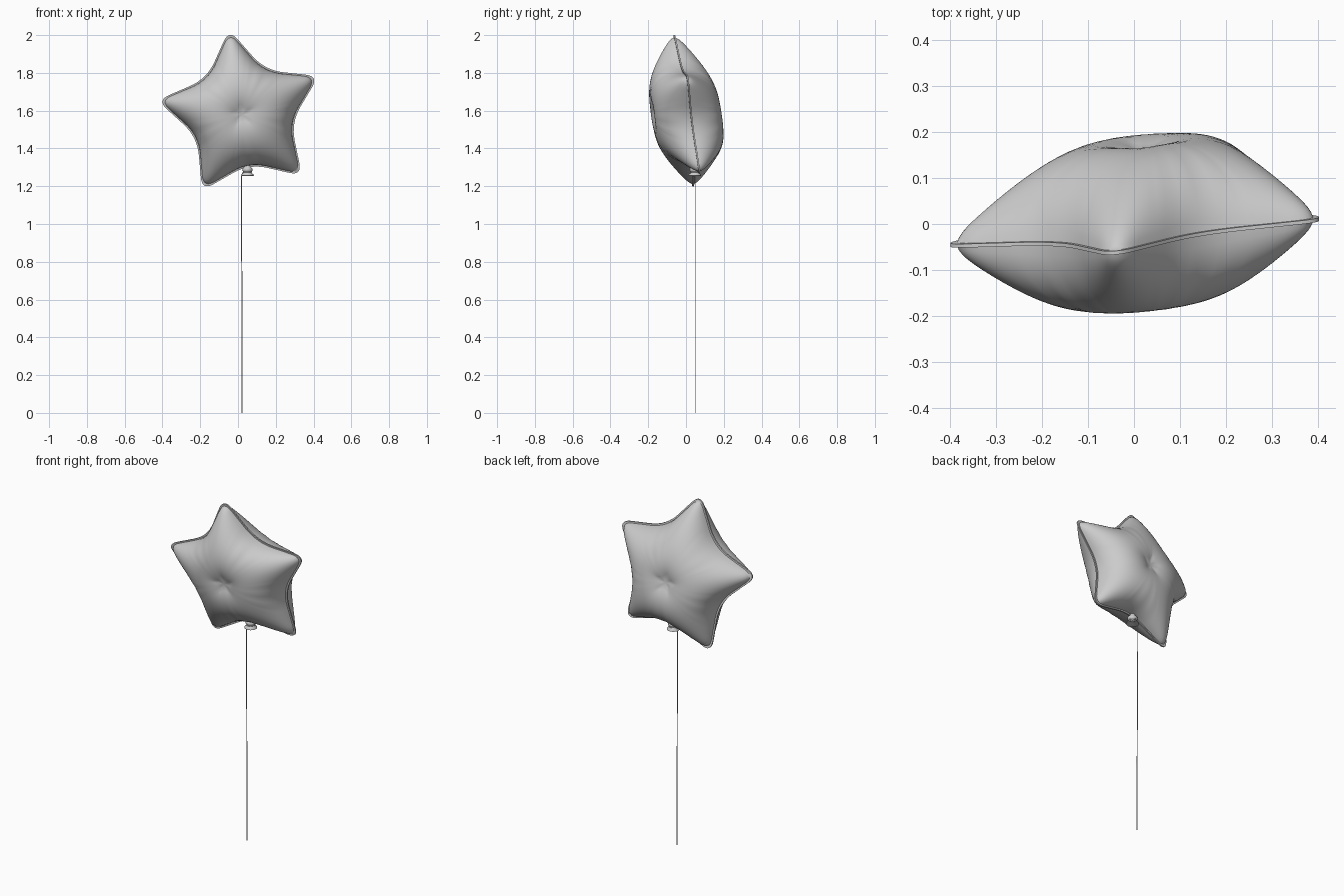
import bpy, bmesh, math, random
from mathutils import Vector

if "Cube" in bpy.data.objects:
    bpy.data.objects.remove(bpy.data.objects["Cube"])

random.seed(4)
CX, CZ = 0.02, 1.58            # star centre in the front view
TIP, VALLEY = 0.455, 0.264     # sharp corner radii before rounding
TURN = math.radians(98.5)      # direction of the top tip
DEPTH = 0.178                  # half thickness at the middle
RINGS, ARC, LINE = 22, 9, 7


def seam_y(x, z):
    """The star leans a little: its seam lies in a tilted plane."""
    return -0.003 + 0.09 * x - 0.14 * (z - 1.6)


def star_outline():
    """Rounded five-point star, with a pucker weight for each point."""
    corners = [Vector((math.cos(TURN + k * math.pi / 5), math.sin(TURN + k * math.pi / 5)))
               * (VALLEY if k % 2 else TIP) for k in range(10)]
    pts, pucker = [], []
    for k, c in enumerate(corners):
        d = 0.10 if k % 2 else 0.07
        nxt, prv = corners[(k + 1) % 10], corners[k - 1]
        a, b = c + (prv - c).normalized() * d, c + (nxt - c).normalized() * d
        for i in range(ARC):
            t = i / (ARC - 1)
            pts.append(a * (1 - t) ** 2 + c * 2 * t * (1 - t) + b * t * t)
        e = nxt + (c - nxt).normalized() * (0.07 if k % 2 else 0.10)
        pts += [b.lerp(e, i / (LINE + 1)) for i in range(1, LINE + 1)]
    valleys = corners[1::2]
    for p in pts:
        near = min((p - v).length for v in valleys)
        pucker.append(math.exp(-(near / 0.09) ** 2))
    return pts, pucker


def inflate(nodes, tris, free):
    """Membrane height over the flat star (cotangent Poisson solve)."""
    links = [{} for _ in nodes]
    load = [0.0] * len(nodes)
    for t in tris:
        for k in range(3):
            a, b, c = t[k], t[(k + 1) % 3], t[(k + 2) % 3]
            u, v = nodes[a] - nodes[c], nodes[b] - nodes[c]
            cross = abs(u.x * v.y - u.y * v.x)
            w = u.dot(v) / max(cross, 1e-9) / 2
            links[a][b] = links[a].get(b, 0) + w
            links[b][a] = links[b].get(a, 0) + w
            load[a] += cross / 6
    rows = [(list(l.items()), sum(l.values())) for l in links]
    h = [0.0] * len(nodes)
    for _ in range(220):
        for i in range(free):
            near, total = rows[i]
            s = load[i]
            for j, w in near:
                s += w * h[j]
            h[i] += 1.85 * (s / total - h[i])
    return h


def finish(bm, name, angle=60):
    bmesh.ops.recalc_face_normals(bm, faces=bm.faces)
    me = bpy.data.meshes.new(name)
    bm.to_mesh(me)
    bm.free()
    ob = bpy.data.objects.new(name, me)
    bpy.context.collection.objects.link(ob)
    bpy.ops.object.select_all(action='DESELECT')
    ob.select_set(True)
    bpy.context.view_layer.objects.active = ob
    bpy.ops.object.shade_smooth_by_angle(angle=math.radians(angle))
    return ob


# Star balloon: two inflated sheets joined by a thin flat seam
outline, pucker = star_outline()
N = len(outline)
scales = [0.966 * (1 - (1 - i / (RINGS - 1)) ** 1.5) for i in range(1, RINGS)] + [1.0]
nodes = [Vector((0, 0))] + [p * s for s in scales for p in outline]
idx = lambda r, j: 1 + r * N + j % N
fan = [(0, idx(0, j), idx(0, j + 1)) for j in range(N)]
quads = [(idx(r, j), idx(r + 1, j), idx(r + 1, j + 1), idx(r, j + 1))
         for r in range(RINGS - 1) for j in range(N)]
inner = [q for q in quads if max(q) < 1 + (RINGS - 1) * N]
tris = fan + [t for q in inner for t in (q[:3], (q[0], q[2], q[3]))]
height = inflate(nodes, tris, 1 + (RINGS - 2) * N)
peak = max(height)

bm = bmesh.new()
sheets = []
for side in (-1, 1):
    fold = [pucker[j] * math.sin(j * math.pi / 2) * random.uniform(0.2, 1) for j in range(N)]
    verts = []
    for i, p in enumerate(nodes):
        h = DEPTH * (max(height[i], 0) / peak) ** 0.54
        if i:
            r, j = divmod(i - 1, N)
            s = scales[r]
            h += 0.05 * fold[j] * s ** 5 * (1 - s) if r < RINGS - 2 else 0
        x, z = CX + p.x, CZ + p.y
        verts.append(bm.verts.new((x, seam_y(x, z) + side * max(h, 0.004), z)))
    for f in fan + quads:
        bm.faces.new([verts[k] for k in f])
    sheets.append(verts)
for j in range(N):
    a, b = idx(RINGS - 1, j), idx(RINGS - 1, j + 1)
    bm.faces.new((sheets[0][a], sheets[0][b], sheets[1][b], sheets[1][a]))
finish(bm, "star_balloon")

# Filling neck: small turned nozzle with a flared lip
NX, NY = 0.05, 0.047
profile = [(0.012, 1.325), (0.016, 1.305), (0.026, 1.294), (0.028, 1.284), (0.020, 1.275),
           (0.022, 1.270), (0.033, 1.262), (0.034, 1.256), (0.028, 1.254), (0.010, 1.262)]
bm = bmesh.new()
rings = [[bm.verts.new((NX + r * math.cos(a), NY + r * math.sin(a), z))
          for a in (2 * math.pi * k / 24 for k in range(24))] for r, z in profile]
for lo, hi in zip(rings, rings[1:]):
    for k in range(24):
        bm.faces.new((lo[k], lo[(k + 1) % 24], hi[(k + 1) % 24], hi[k]))
bm.faces.new(rings[0])
bm.faces.new(rings[-1])
finish(bm, "neck")

# String: thin cord hanging to the ground, and its tie around the neck
def cord(name, points, radius, cyclic=False):
    cu = bpy.data.curves.new(name, 'CURVE')
    cu.dimensions = '3D'
    cu.bevel_depth, cu.bevel_resolution = radius, 1
    cu.use_fill_caps = True
    sp = cu.splines.new('POLY')
    sp.points.add(len(points) - 1)
    for p, co in zip(sp.points, points):
        p.co = (*co, 1)
    sp.use_cyclic_u = cyclic
    bpy.context.collection.objects.link(bpy.data.objects.new(name, cu))


cord("string", [(0.022, 0.052, 0.0), (0.022, 0.052, 0.35), (0.020, 0.052, 0.75),
                (0.018, 0.052, 1.1), (0.018, 0.052, 1.25), (0.028, 0.050, 1.277)], 0.0025)
cord("string_tie", [(NX + 0.022 * math.cos(k * math.pi / 10), NY + 0.022 * math.sin(k * math.pi / 10), 1.275)
                    for k in range(20)], 0.0025, True)
